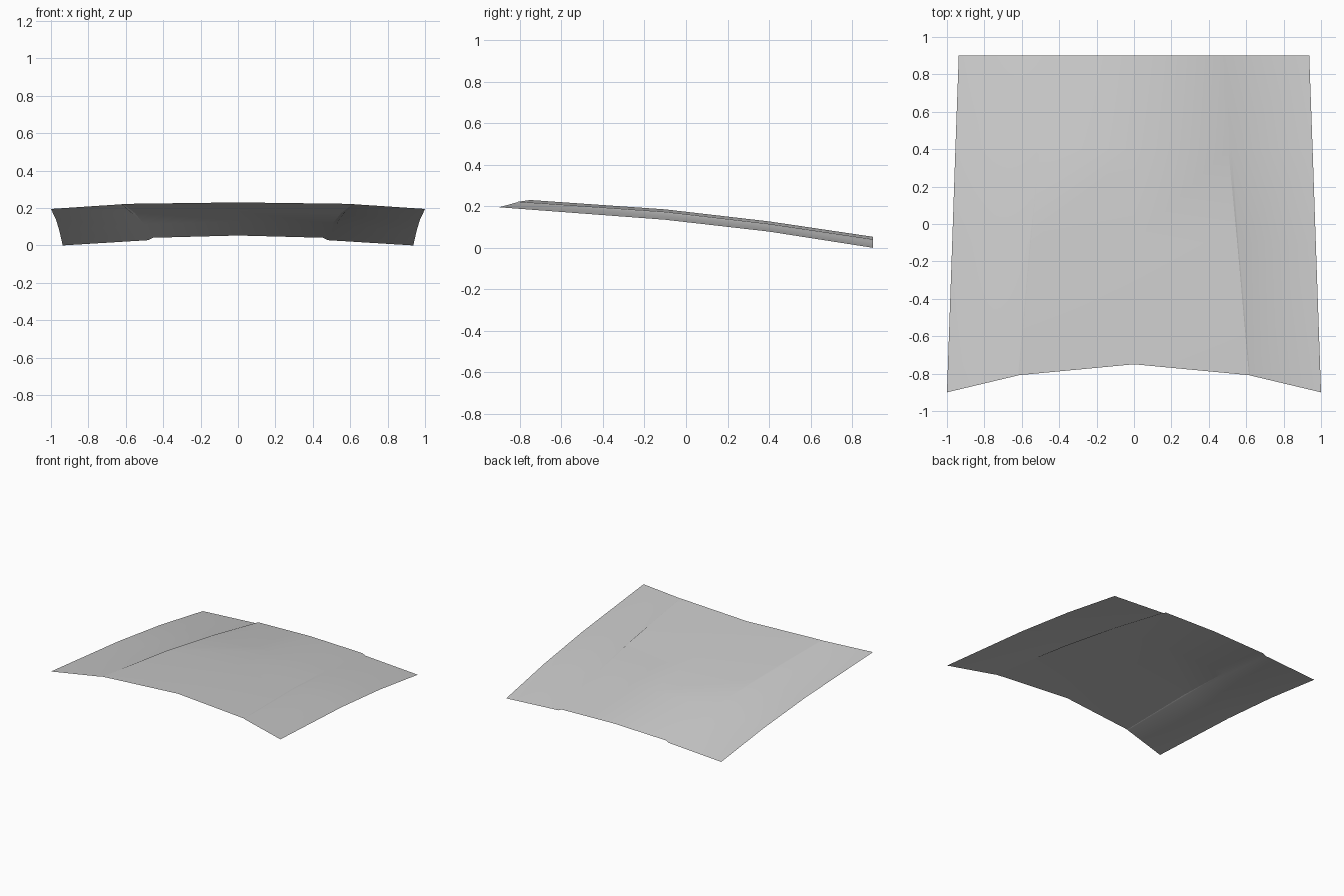
import bpy
import bmesh
import math

default = bpy.data.objects.get("Cube")
if default:
    bpy.data.objects.remove(default, do_unlink=True)

# Grey body paint
paint = bpy.data.materials.new("grey_paint")
paint.use_nodes = True
grey = (0.6, 0.6, 0.6, 1)
paint.diffuse_color = grey
paint.node_tree.nodes["Principled BSDF"].inputs["Base Color"].default_value = grey

# Half sections from front to back: centre, crease top, crease foot, outer edge
sections = [
    [(0, -0.75, 0.23), (0.615, -0.808, 0.222), (0.622, -0.81, 0.22), (1, -0.9, 0.195)],
    [(0, -0.1, 0.185), (0.552, -0.1, 0.173), (0.56, -0.1, 0.166), (0.972, -0.1, 0.135)],
    [(0, 0.4, 0.127), (0.504, 0.4, 0.115), (0.522, 0.4, 0.106), (0.955, 0.4, 0.078)],
    [(0, 0.9, 0.053), (0.455, 0.9, 0.041), (0.48, 0.9, 0.028), (0.937, 0.9, 0.0)],
]

# Curved bonnet sheet, with each section mirrored across the centre line
bm = bmesh.new()
rows = []
for half in sections:
    full = [(-x, y, z) for x, y, z in reversed(half[1:])] + half
    rows.append([bm.verts.new(p) for p in full])
for front, back in zip(rows, rows[1:]):
    for i in range(len(front) - 1):
        bm.faces.new((front[i], front[i + 1], back[i + 1], back[i]))
mesh = bpy.data.meshes.new("bonnet_panel")
bm.to_mesh(mesh)
bm.free()
mesh.materials.append(paint)
panel = bpy.data.objects.new("bonnet_panel", mesh)
bpy.context.collection.objects.link(panel)

# Smooth panel with crisp creases
bpy.context.view_layer.objects.active = panel
panel.select_set(True)
bpy.ops.object.shade_smooth_by_angle(angle=math.radians(30))
